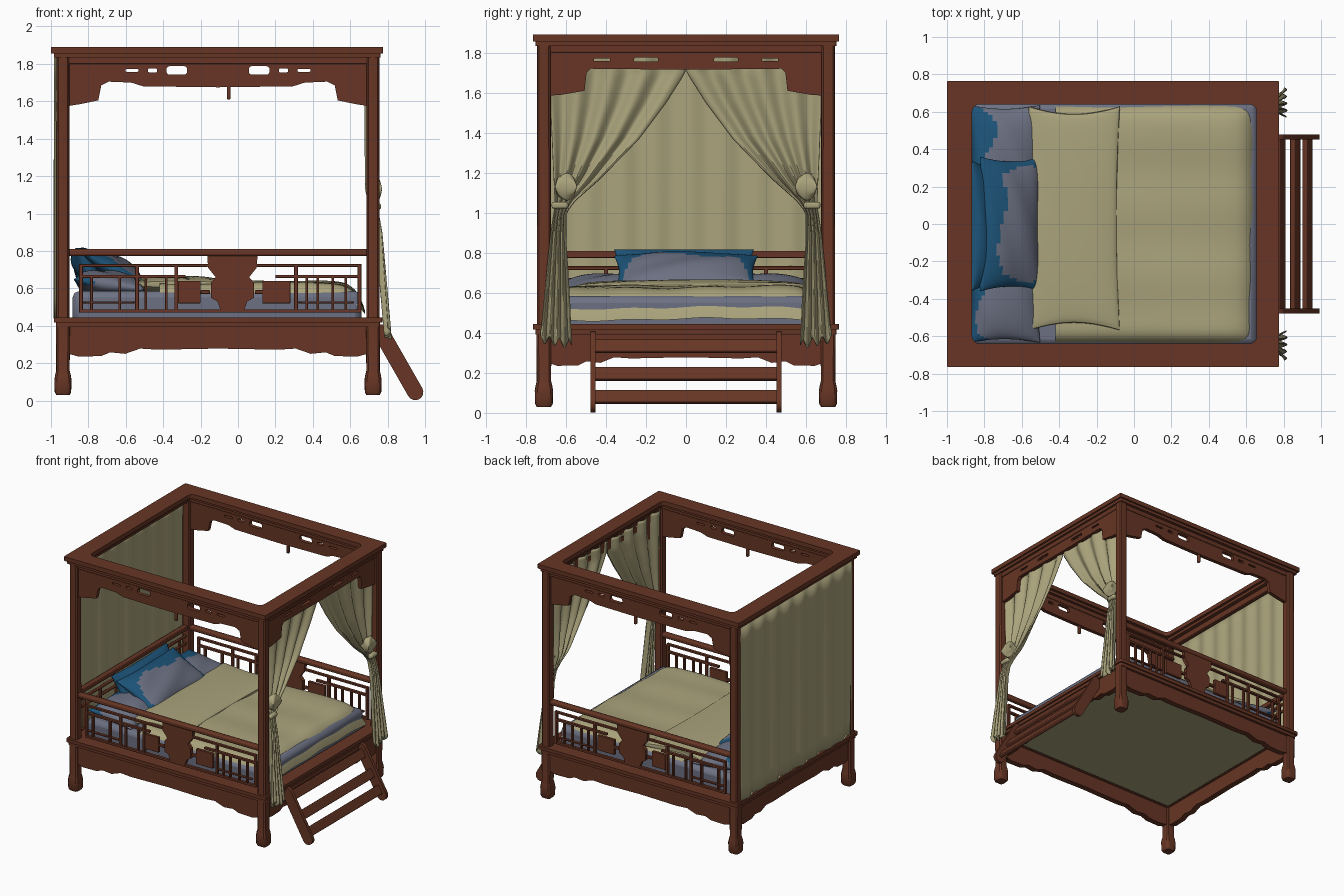
import bpy, bmesh, math
from mathutils import Matrix, Vector
from math import sin, cos, pi

if "Cube" in bpy.data.objects:
    bpy.data.objects.remove(bpy.data.objects["Cube"])


def material(name, rgb):
    m = bpy.data.materials.new(name)
    m.diffuse_color = (*rgb, 1)
    m.use_nodes = True
    m.node_tree.nodes["Principled BSDF"].inputs["Base Color"].default_value = m.diffuse_color
    return m


WOOD = material("red brown wood", (0.135, 0.036, 0.018))
CREAM = material("cream cloth", (0.40, 0.365, 0.20))
BLUE = material("deep blue cloth", (0.012, 0.088, 0.19))
GREY = material("grey blue cloth", (0.15, 0.165, 0.225))
CX = -0.107                      # middle of the bed between the posts
X0, X1, YP = -0.936, 0.722, 0.71  # post lines
FRONT, SIDE = (pi / 2, 0, 0), (pi / 2, 0, pi / 2)


def finish(name, bm, mats, bevel=0):
    me = bpy.data.meshes.new(name)
    bmesh.ops.recalc_face_normals(bm, faces=bm.faces)
    bm.to_mesh(me)
    bm.free()
    for m in mats:
        me.materials.append(m)
    ob = bpy.data.objects.new(name, me)
    bpy.context.collection.objects.link(ob)
    if bevel:
        mod = ob.modifiers.new("bevel", 'BEVEL')
        mod.width, mod.segments = bevel, 2
    return ob


def boxes(name, items, mat, bevel=0.006, tilt=0):
    """Boxes given as x0, x1, y0, y1, z0, z1, in one object."""
    bm = bmesh.new()
    for a, b, c, d, e, f in items:
        mid = Vector(((a + b) / 2, (c + d) / 2, (e + f) / 2))
        bmesh.ops.create_cube(bm, size=1, matrix=Matrix.Translation(mid) @ Matrix.Rotation(tilt, 4, 'Y')
                              @ Matrix.Diagonal((b - a, d - c, f - e, 1)))
    return finish(name, bm, [mat], bevel)


def panel(name, loops, thick, loc, rot, mat=WOOD):
    """Flat board cut from outlines; inner outlines become holes."""
    cu = bpy.data.curves.new(name, 'CURVE')
    cu.dimensions, cu.fill_mode, cu.extrude = '2D', 'BOTH', thick / 2
    for pts in loops:
        sp = cu.splines.new('POLY')
        sp.points.add(len(pts) - 1)
        for p, q in zip(sp.points, pts):
            p.co = (q[0], q[1], 0, 1)
        sp.use_cyclic_u = True
    cu.materials.append(mat)
    ob = bpy.data.objects.new(name, cu)
    bpy.context.collection.objects.link(ob)
    ob.location, ob.rotation_euler = loc, rot
    bpy.ops.object.select_all(action='DESELECT')
    ob.select_set(True)
    bpy.context.view_layer.objects.active = ob
    bpy.ops.object.convert(target='MESH')
    return bpy.context.object


def round_rect(a, b, c, d, r=0.0):
    if not r:
        return [(a, c), (b, c), (b, d), (a, d)]
    out = []
    for k, (x, y) in enumerate([(b - r, d - r), (a + r, d - r), (a + r, c + r), (b - r, c + r)]):
        out += [(x + r * cos(t), y + r * sin(t)) for t in [pi / 2 * (k + i / 5) for i in range(6)]]
    return out


def mirrored(half, top, scale):
    """Board outline with a shaped lower edge, from outer end to middle, mirrored."""
    low = [(-s * scale, z) for s, z in half] + [(s * scale, z) for s, z in half[-2::-1]]
    return low + [(scale, top), (-scale, top)]


def grid(name, nu, nv, fn, mats, rule=None, closed=False):
    """Surface from fn(u, v), u and v in 0..1; closed adds a mirrored underside via fn(u, v, -1)."""
    bm = bmesh.new()
    for side in ((1, -1) if closed else (1,)):
        vs = [[bm.verts.new(fn(i / nu, j / nv, side)) for j in range(nv + 1)] for i in range(nu + 1)]
        for i in range(nu):
            for j in range(nv):
                f = bm.faces.new((vs[i][j], vs[i + 1][j], vs[i + 1][j + 1], vs[i][j + 1]))
                if rule:
                    f.material_index = rule((i + .5) / nu * 2 - 1, (j + .5) / nv * 2 - 1, side)
    bmesh.ops.remove_doubles(bm, verts=bm.verts, dist=0.0005)
    return finish(name, bm, mats)


def lerp(table, z):
    for (z0, a), (z1, b) in zip(table, table[1:]):
        if z0 >= z >= z1:
            return a + (b - a) * (z0 - z) / (z0 - z1)
    return table[-1][1] if z < table[-1][0] else table[0][1]


def pillow(name, loc, size, tilt, mats, rule=None, power=0.45):
    def fn(u, v, s):
        a, b = sin((u - .5) * pi), sin((v - .5) * pi)
        pinch = 1 - 0.07 * (1 - a * a * b * b)
        h = max(0, (1 - a * a) * (1 - b * b)) ** power
        return (a * size[0] / 2 * pinch, b * size[1] / 2 * pinch,
                s * h * size[2] / 2 * (1 + 0.08 * sin(5 * a + 4 * b)))
    ob = grid(name, 22, 30, fn, mats, rule, True)
    ob.location, ob.rotation_euler = loc, (0, tilt, 0)
    return ob


# Corner posts with hoof feet
for px, pn in ((X0, "head"), (X1, "foot")):
    for sy, sn in ((-1, "front"), (1, "rear")):
        bm = bmesh.new()
        rings = []
        for z, r in ((.03, .036), (.045, .044), (.11, .046), (.135, .042), (.16, .036), (.42, .038), (.45, .035), (1.85, .034)):
            ring = []
            for k in range(20):
                c, s = cos(k * pi / 10), sin(k * pi / 10)
                q = r / (abs(c) ** 5 + abs(s) ** 5) ** 0.2
                ring.append(bm.verts.new((px + c * q, sy * YP + s * q, z)))
            rings.append(ring)
        for a, b in zip(rings, rings[1:]):
            for k in range(20):
                bm.faces.new((a[k], a[k - 1], b[k - 1], b[k]))
        bm.faces.new(rings[0])
        bm.faces.new(rings[-1])
        finish(f"{pn}_{sn}_post", bm, [WOOD])

# Canopy frame and bed frame mouldings
panel("canopy_frame", [round_rect(-1, .775, -.765, .765, .006), round_rect(-.865, .655, -.64, .64, .04)], .034, (0, 0, 1.873), (0, 0, 0))
panel("canopy_under_moulding", [round_rect(-.985, .762, -.752, .752, .01), round_rect(-.885, .675, -.66, .66)], .024, (0, 0, 1.845), (0, 0, 0))
for nm, e, z in (("bed_frame", .0, .43), ("bed_frame_lower_moulding", .012, .405)):
    panel(nm, [round_rect(-.985 + e, .772 - e, -.765 + e, .765 - e, .015), round_rect(-.875, .665, -.645, .645)], .026, (0, 0, z), (0, 0, 0))

# Shaped skirts under the bed frame
skirt = [(1, .25), (.93, .235), (.78, .238), (.72, .258), (.62, .25), (.52, .278), (.4, .272), (0, .278)]
for s in (-1, 1):
    panel("side_skirt", [mirrored(skirt, .41, .80)], .045, (CX, s * .71, 0), FRONT)
for x, nm in ((X0, "head_skirt"), (X1, "foot_skirt")):
    panel(nm, [mirrored(skirt, .41, .69)], .045, (x, 0, 0), SIDE)

# Carved valances under the canopy
side_val = [(1, 1.575), (.92, 1.585), (.80, 1.605), (.78, 1.685), (.73, 1.705), (.58, 1.70), (.5, 1.68), (0, 1.675)]
foot_val = [(1, 1.585), (.9, 1.59), (.735, 1.61), (.72, 1.70), (.69, 1.72), (0, 1.715)]


def holes(z, rows):
    return [round_rect(s * c - w / 2, s * c + w / 2, z - h / 2, z + h / 2, h * .35)
            for c, w, h in rows for s in (-1, 1)]


for s in (-1, 1):
    panel("side_valance", [mirrored(side_val, 1.84, .80)] + holes(1.765, [(.22, .11, .045), (.35, .05, .02), (.46, .07, .014)]), .03, (CX, s * .705, 0), FRONT)
    boxes("side_valance_pendant", [(-.06, -.04, s * .705 - .012, s * .705 + .012, 1.61, 1.68)], WOOD)
    boxes("side_valance_band", [(-.91, .70, s * .705 - .024, s * .705 + .024, 1.80, 1.84)], WOOD)
panel("foot_valance", [mirrored(foot_val, 1.84, .69)] + holes(1.765, [(.2, .12, .02), (.42, .08, .014)]), .03, (X1, 0, 0), SIDE)
boxes("foot_valance_band", [(X1 - .024, X1 + .024, -.69, .69, 1.80, 1.84)], WOOD)
boxes("head_canopy_beam", [(X0 - .02, X0 + .02, -.69, .69, 1.79, 1.84)], WOOD)

# Side railings: top rail, lattice bars and centre plaque
bars = [(-.85, -.16, .715, .73), (.1, .66, .715, .73), (-.85, -.28, .655, .672), (.2, .66, .655, .672),
        (-.85, .66, .47, .488), (-.32, -.2, .52, .64), (.13, .28, .52, .64), (-.20, -.15, .57, .59), (.09, .14, .57, .59),
        (-.83, -.55, .52, .53), (.32, .62, .52, .53)]
bars += [(x, x + .02, .47, .73) for x in (-.85, -.55, -.34, .30, .64)]
bars += [(x, x + .014, .47, .665) for x in (-.79, -.64, -.50, -.39, .36, .42, .50, .57)]
plaque = [(-.09, .475), (.03, .475), (.05, .53), (.085, .55), (.085, .63), (.06, .66), (.10, .71), (.105, .785)]
plaque += [(-.06 - x, z) for x, z in plaque[2:][::-1]]
for s in (-1, 1):
    y = s * .705
    boxes("side_rail_lattice", [(a, b, y - .012, y + .012, c, d) for a, b, c, d in bars], WOOD, .003)
    boxes("side_top_rail", [(-.91, .70, y - .024, y + .024, .772, .81)], WOOD, .012)
    panel("side_rail_plaque", [plaque], .03, (0, y, 0), FRONT)

# Head railing
boxes("head_rail", [(X0 - .02, X0 + .02, -.69, .69, .775, .81)] +
      [(X0 - .01, X0 + .01, -.69, .69, z, z + .018) for z in (.47, .655, .715)] +
      [(X0 - .01, X0 + .01, y - .01, y + .01, .47, .73) for y in (-.6, -.4, -.2, 0, .2, .4, .6)], WOOD, .005)

# Bed board, mattress, cover and folded cover
boxes("bed_board", [(-.885, .675, -.655, .655, .385, .41)], CREAM, .002)
boxes("mattress", [(-.885, .66, -.65, .65, .41, .585)], GREY, .035)


def cover(u, v, side):
    a = u ** .6
    b = (v - .5) * 2
    b = math.copysign(1 - (1 - abs(b)) ** 2, b)
    a = 1 - (1 - u) ** 2
    z = .632 + .006 * sin(7 * a + 3 * b) + .004 * sin(11 * b)
    z -= .165 * a ** 24 + .095 * abs(b) ** 22 * (1 - a ** 24)
    return (-.42 + a * 1.10, b * .648, z)


grid("bed_cover", 40, 44, cover, [CREAM])
pillow("folded_cover", (-.32, .03, .622), (.49, 1.2, .085), 0, [CREAM], power=.22)

# Pillows: blue edges with a grey patch
patch = lambda a, b, s: 1 if s > 0 and a > -.3 + .12 * sin(6 * b) and abs(b) < .66 + .1 * sin(5 * a) else 0
for s in (-1, 1):
    pillow("under_pillow", (-.69, s * .355, .62), (.38, .56, .15), math.radians(8), [BLUE, GREY],
           lambda a, b, t: 1 if a > -.45 + .25 * sin(4 * b) else 0)
pillow("rear_pillow", (-.80, -.01, .70), (.27, .70, .15), math.radians(60), [BLUE])
pillow("front_pillow", (-.665, 0, .70), (.36, .72, .15), math.radians(28), [BLUE, GREY], patch)


def cloth(ob):
    mod = ob.modifiers.new("thickness", 'SOLIDIFY')
    mod.thickness, mod.offset = .006, 0


# Head curtain hanging behind the posts
cloth(grid("head_curtain", 110, 12, lambda u, v, s: (
    -.973 + .007 * sin(u * 52) + .004 * sin(u * 23 + 1) * (1.2 - v), (u - .5) * 1.40, .44 + 1.395 * v), [CREAM]))

# Foot curtains swept to the posts and tied
inner = [(1.8, 0), (1.70, .005), (1.55, .10), (1.37, .235), (1.17, .43), (1.06, .555), (1.0, .60), (.9, .60), (.34, .57)]
outer = [(1.8, .69), (1.5, .675), (1.14, .66), (1.03, .655), (.9, .675), (.34, .73)]
depth = [(1.8, .70), (1.5, .695), (1.12, .70), (1.02, .73), (.9, .752), (.36, .80)]
for s in (-1, 1):
    def drape(u, v, side):
        z = 1.8 - 1.43 * v
        a, b = lerp(inner, z), lerp(outer, z)
        z -= .03 * (1 - u) * (v > .9) - .02 * sin(u * 20) * (v > .97)
        return (lerp(depth, z) + .017 * sin(u * 26 + 2 * v), s * (a + (b - a) * u), z)
    cloth(grid("foot_curtain", 60, 60, drape, [CREAM]))
    boxes("curtain_tie", [(.70, .765, s * .63 - .042, s * .63 + .042, 1.02, 1.055)], CREAM, .012)
    pillow("curtain_ruffle", (.735, s * .60, 1.13), (.07, .11, .13), 0, [CREAM])

# Leaning step ladder at the foot
P, Q = Vector((.765, .365)), Vector((.948, .045))
ang = math.atan2(Q.y - P.y, Q.x - P.x)
R = .043
outline = [(c.x + R * cos(ang + o + k * pi / 8), c.y + R * sin(ang + o + k * pi / 8))
           for c, o in ((Q, -pi / 2), (P, pi / 2)) for k in range(9)]
for s in (-1, 1):
    panel("ladder_side", [outline], .026, (0, s * .465, 0), FRONT)
for t in (.1, .53, .89):
    c = P.lerp(Q, t)
    boxes("ladder_rung", [(c.x - .035, c.x + .035, -.46, .46, c.y - .014, c.y + .014)], WOOD, .006, -ang)

# Smooth shading with sharp edges kept
bpy.ops.object.select_all(action='SELECT')
bpy.context.view_layer.objects.active = bpy.context.selected_objects[0]
bpy.ops.object.shade_smooth_by_angle(angle=math.radians(35))
